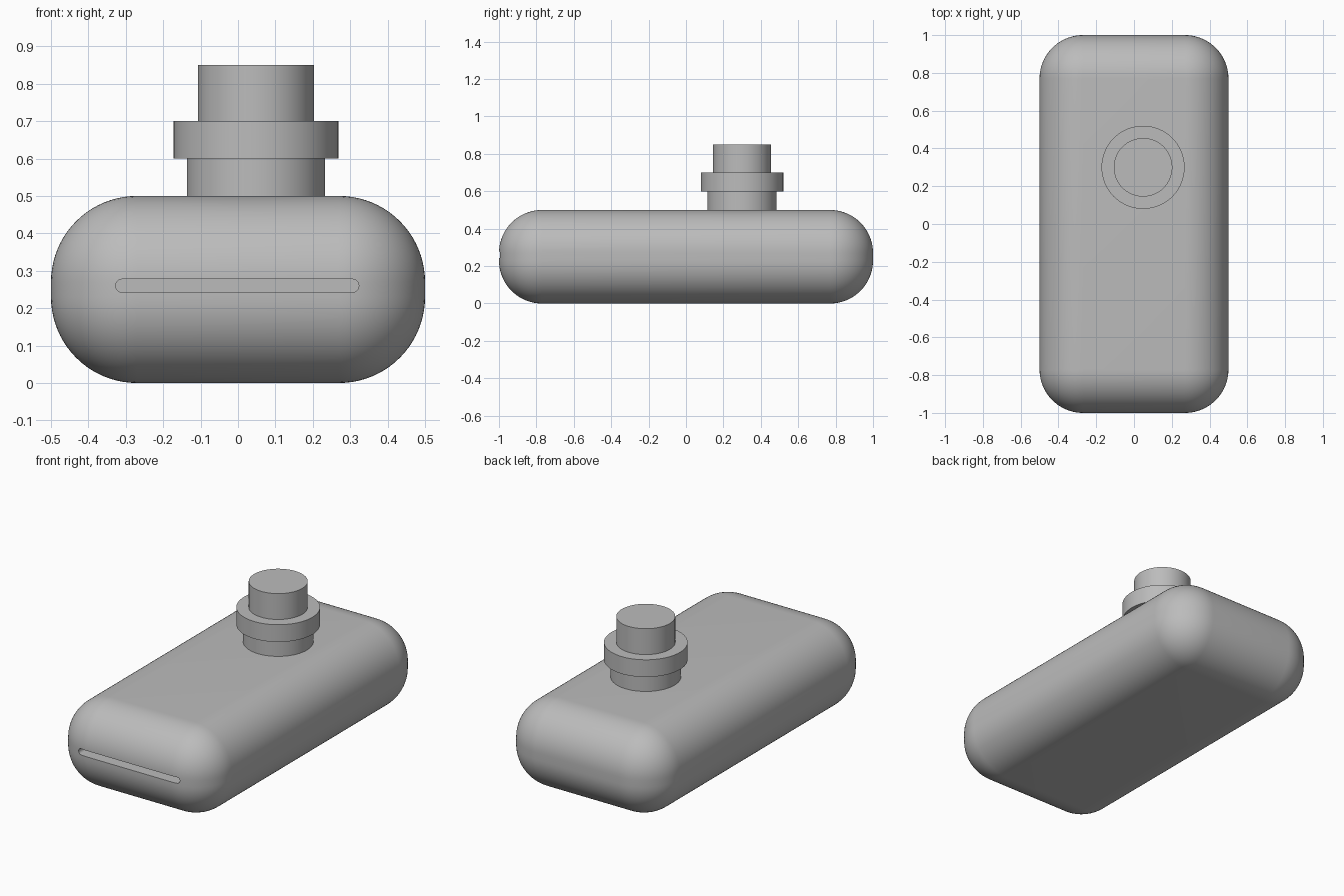
import bpy
import bmesh
import math

old = bpy.data.objects.get("Cube")
if old:
    bpy.data.objects.remove(old, do_unlink=True)

grey = bpy.data.materials.new("plain_grey")
grey.use_nodes = True
colour = (0.5, 0.5, 0.5, 1)
grey.diffuse_color = colour
grey.node_tree.nodes["Principled BSDF"].inputs["Base Color"].default_value = colour


def finish(obj, name):
    obj.name = name
    obj.data.materials.append(grey)
    return obj


def smooth(obj):
    bpy.ops.object.select_all(action='DESELECT')
    obj.select_set(True)
    bpy.context.view_layer.objects.active = obj
    bpy.ops.object.shade_smooth_by_angle(angle=math.radians(30))


def box(name, size, location):
    bpy.ops.mesh.primitive_cube_add(size=1, location=location)
    obj = bpy.context.object
    obj.scale = size
    bpy.ops.object.transform_apply(location=False, rotation=False, scale=True)
    return finish(obj, name)


def bevel(obj, width, segments):
    mod = obj.modifiers.new("rounding", 'BEVEL')
    mod.width = width
    mod.segments = segments
    mod.limit_method = 'NONE'
    bpy.context.view_layer.objects.active = obj
    bpy.ops.object.modifier_apply(modifier=mod.name)


# Rounded body
body = box("body", (1, 2, 0.5), (0, 0, 0.25))
bevel(body, 0.23, 20)

# Round-ended slot in the front of the body
slot = box("slot_cutter", (0.65, 0.3, 0.035), (-0.002, -1.05, 0.26))
bm = bmesh.new()
bm.from_mesh(slot.data)
ends = [e for e in bm.edges if abs(e.verts[0].co.y - e.verts[1].co.y) > 0.1]
bmesh.ops.bevel(bm, geom=ends, offset=0.017, segments=8, profile=0.5, affect='EDGES')
bm.to_mesh(slot.data)
bm.free()
cut = body.modifiers.new("slot", 'BOOLEAN')
cut.operation = 'DIFFERENCE'
cut.object = slot
cut.solver = 'EXACT'
bpy.context.view_layer.objects.active = body
bpy.ops.object.modifier_apply(modifier=cut.name)
bpy.data.objects.remove(slot, do_unlink=True)
smooth(body)

# Stepped round knob on top
for name, radius, bottom, top in (
    ("knob_base", 0.185, 0.5, 0.6),
    ("knob_collar", 0.22, 0.6, 0.7),
    ("knob_cap", 0.155, 0.7, 0.85),
):
    bpy.ops.mesh.primitive_cylinder_add(
        vertices=64, radius=radius, depth=top - bottom,
        location=(0.048, 0.3, (top + bottom) / 2))
    smooth(finish(bpy.context.object, name))
